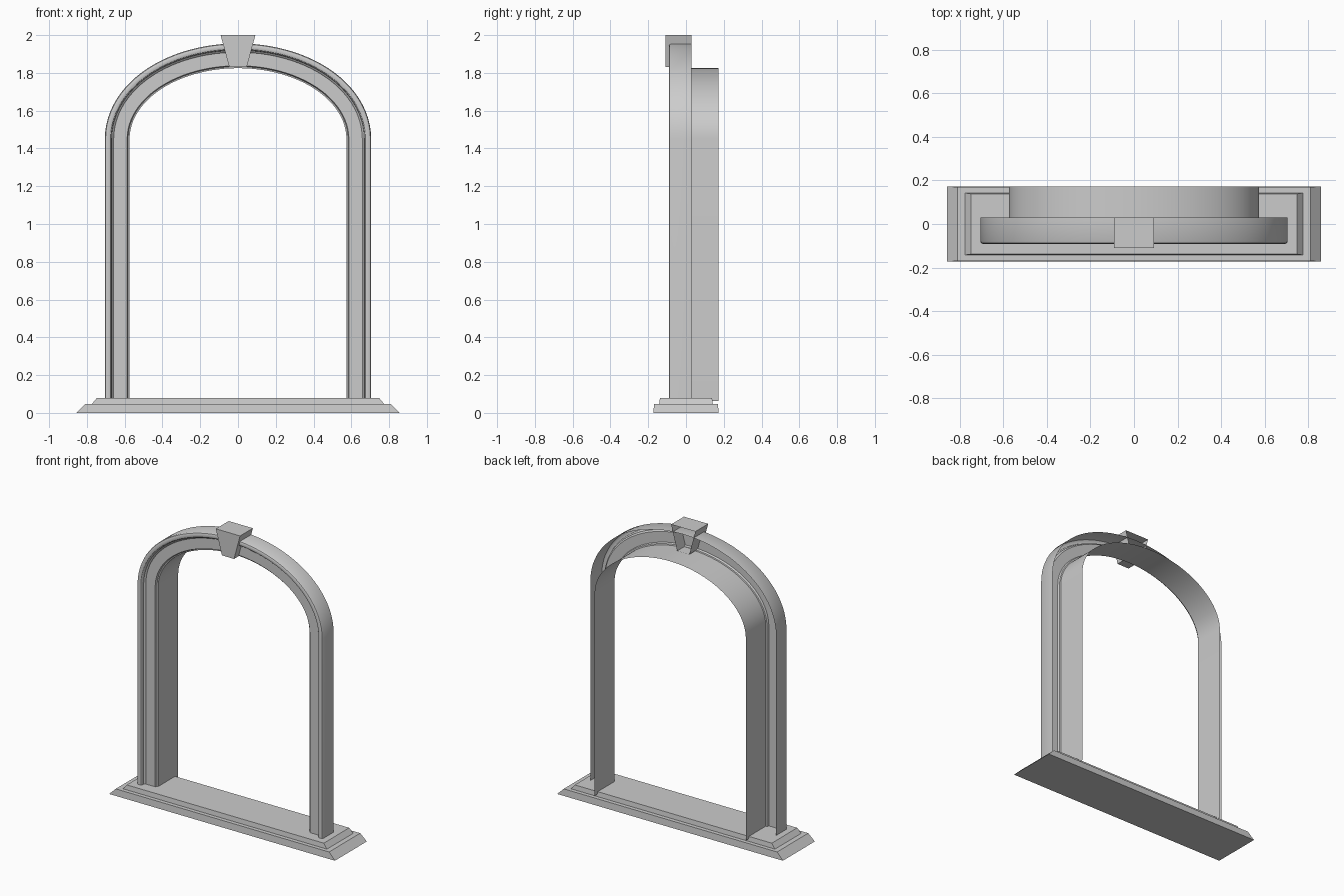
import bpy, math

if "Cube" in bpy.data.objects:
    bpy.data.objects.remove(bpy.data.objects["Cube"])

def make(name, verts, faces, smooth=False):
    me = bpy.data.meshes.new(name)
    me.from_pydata(verts, [], faces)
    me.update()
    ob = bpy.data.objects.new(name, me)
    bpy.context.collection.objects.link(ob)
    bpy.ops.object.select_all(action='DESELECT')
    ob.select_set(True)
    bpy.context.view_layer.objects.active = ob
    if smooth:
        bpy.ops.object.shade_smooth_by_angle(angle=math.radians(30))
    return ob

def step(name, z0, z1, bottom, top):
    """Block whose ends slope in, from bottom (x, y) to top (x, y) half sizes."""
    v = [(sx * x, sy * y, z) for (x, y), z in ((bottom, z0), (top, z1))
         for sx, sy in ((-1, -1), (1, -1), (1, 1), (-1, 1))]
    f = [(3, 2, 1, 0), (4, 5, 6, 7)]
    f += [(i, (i + 1) % 4, (i + 1) % 4 + 4, i + 4) for i in range(4)]
    return make(name, v, f)

# Two-step sill
step("lower_sill", 0, 0.046, (0.857, 0.173), (0.81, 0.169))
step("upper_sill", 0.046, 0.078, (0.775, 0.142), (0.748, 0.138))

# Opening path: straight jambs and a half-ellipse head, with outward normals
A, B, SPRING, FOOT, N = 0.574, 0.375, 1.45, 0.078, 48
path = [(A, FOOT, 1, 0)]
for i in range(N + 1):
    t = math.pi * i / N
    nx, nz = math.cos(t) / A, math.sin(t) / B
    l = math.hypot(nx, nz)
    path.append((A * math.cos(t), SPRING + B * math.sin(t), nx / l, nz / l))
path.append((-A, FOOT, -1, 0))

def sweep(name, profile, foot):
    """Sweep (outward offset, y) points along the opening; back stays open."""
    m, v, f = len(profile), [], []
    for x, z, nx, nz in path:
        z = foot if z == FOOT else z
        v += [(x + nx * d, y, z + nz * d) for d, y in profile]
    for i in range(len(path) - 1):
        for j in range(m - 1):
            a = i * m + j
            f.append((a, a + 1, a + m + 1, a + m))
    return make(name, v, f, True)

# Moulded architrave
sweep("arch_moulding", [
    (0.0, -0.045), (0.008, -0.047), (0.011, -0.052), (0.013, -0.06),
    (0.084, -0.06), (0.088, -0.066), (0.094, -0.069), (0.096, -0.083),
    (0.101, -0.089), (0.108, -0.091), (0.120, -0.091), (0.127, -0.088),
    (0.131, -0.08), (0.131, 0.03)], FOOT)

# Deep inner lining of the opening
sweep("inner_reveal", [(0.0, 0.171), (0.0, -0.045)], 0.062)

# Keystone: tapered shell with an open back
v = [(sx * x, y, z) for y in (-0.109, 0.03)
     for sx, x, z in ((-1, 0.046, 1.83), (1, 0.046, 1.83), (1, 0.092, 2.0), (-1, 0.092, 2.0))]
make("keystone", v, [(0, 1, 2, 3), (0, 4, 5, 1), (1, 5, 6, 2), (2, 6, 7, 3), (3, 7, 4, 0)])
